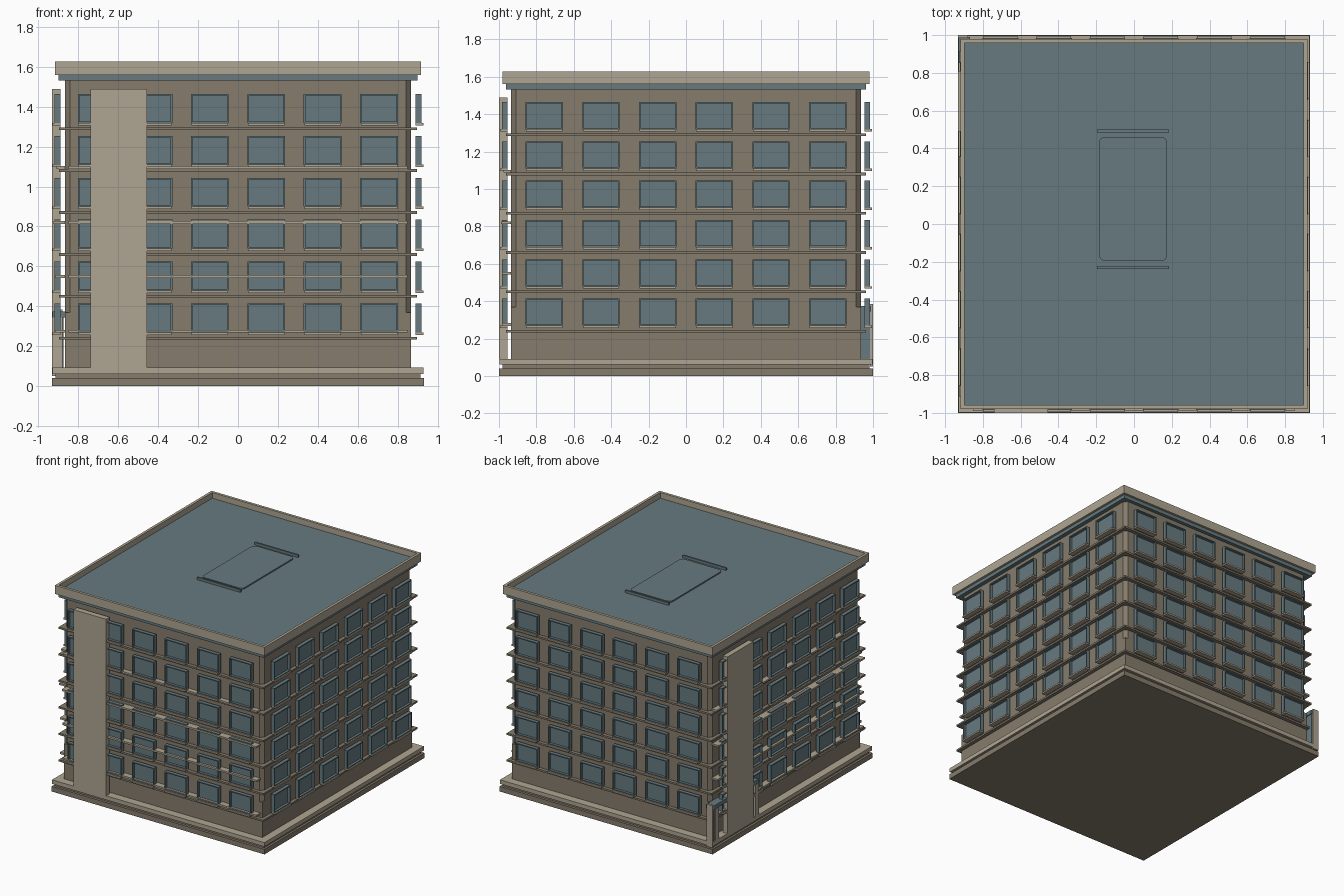
import bpy, bmesh
from math import pi
from mathutils import Matrix, Vector

cube = bpy.data.objects.get("Cube")
if cube:
    bpy.data.objects.remove(cube, do_unlink=True)


def material(name, rgb):
    m = bpy.data.materials.new(name)
    m.use_nodes = True
    m.diffuse_color = (*rgb, 1)
    m.node_tree.nodes["Principled BSDF"].inputs["Base Color"].default_value = (*rgb, 1)
    return m


TAN = material("pale stone", (0.43, 0.38, 0.29))
BROWN = material("brown wall", (0.235, 0.2, 0.15))
TEAL = material("slate teal", (0.135, 0.195, 0.215))


def add_box(bm, x, y, z, index=0):
    """Add a box given its three (low, high) ranges and return its faces."""
    lo, hi = Vector((x[0], y[0], z[0])), Vector((x[1], y[1], z[1]))
    mat = Matrix.Translation((lo + hi) / 2) @ Matrix.Diagonal((*(hi - lo), 1))
    verts = bmesh.ops.create_cube(bm, size=1, matrix=mat)["verts"]
    faces = list({f for v in verts for f in v.link_faces})
    for f in faces:
        f.material_index = index
    return faces


def make_mesh(bm, name, mats):
    me = bpy.data.meshes.new(name)
    bm.to_mesh(me)
    bm.free()
    for m in mats:
        me.materials.append(m)
    return me


def place(name, me):
    ob = bpy.data.objects.new(name, me)
    bpy.context.collection.objects.link(ob)
    return ob


def box(name, x, y, z, mat, corner=0):
    bm = bmesh.new()
    add_box(bm, x, y, z)
    if corner:
        upright = [e for e in bm.edges if abs(e.verts[0].co.z - e.verts[1].co.z) > 0.001]
        bmesh.ops.bevel(bm, geom=upright, offset=corner, segments=4 if corner > 0.028 else 1,
                        affect='EDGES', profile=0.5)
    return place(name, make_mesh(bm, name, [mat]))


def sym(v):
    return (-v, v)


# Base plinth with a pale coping
box("plinth_foot", sym(0.932), sym(1.0), (0, 0.04), BROWN)
box("plinth_neck", sym(0.915), sym(0.98), (0.04, 0.06), BROWN)
box("plinth_coping", sym(0.93), sym(0.998), (0.06, 0.092), TAN)

# Main walls, with slightly cut corners above the ground floor
box("ground_floor_wall", sym(0.868), sym(0.935), (0.09, 0.37), BROWN)
box("upper_wall", sym(0.868), sym(0.935), (0.37, 1.54), BROWN, corner=0.027)

# Floor ledges
ROWS = [0.25 + 0.21 * i for i in range(6)]
for z in ROWS:
    box("floor_ledge", sym(0.896), sym(0.963), (z - 0.017, z - 0.003), BROWN)

# Roof: teal band, and parapet tray with sunken teal deck
box("cornice_band", sym(0.9), sym(0.962), (1.532, 1.562), TEAL)
bm = bmesh.new()
faces = add_box(bm, sym(0.918), sym(0.98), (1.56, 1.627))
deck = max(faces, key=lambda f: f.calc_center_median().z)
bmesh.ops.inset_region(bm, faces=[deck], thickness=0.03)
rim = bmesh.ops.extrude_discrete_faces(bm, faces=[deck])["faces"][0]
bmesh.ops.translate(bm, verts=rim.verts, vec=(0, 0, -0.045))
rim.material_index = 1
place("parapet_and_deck", make_mesh(bm, "parapet_and_deck", [TAN, TEAL]))

# Roof hatch with rounded corners and end bars
box("roof_hatch", (-0.185, 0.175), (-0.195, 0.46), (1.575, 1.592), TEAL, corner=0.03)
for y in (-0.23, 0.492):
    box("hatch_bar", (-0.195, 0.185), (y - 0.007, y + 0.007), (1.575, 1.602), TEAL)


# Window: projecting frame, recessed pane, pale sill; outer side faces -y
def window_mesh(width):
    bm = bmesh.new()
    w = width / 2
    faces = add_box(bm, sym(w), (-0.03, 0), (0.012, 0.157))
    pane = min(faces, key=lambda f: f.calc_center_median().y)
    bmesh.ops.inset_region(bm, faces=[pane], thickness=0.011)
    pane = bmesh.ops.extrude_discrete_faces(bm, faces=[pane])["faces"][0]
    bmesh.ops.translate(bm, verts=pane.verts, vec=(0, 0.02, 0))
    add_box(bm, sym(w - 0.003), (-0.04, 0), (0, 0.0125), 1)
    return make_mesh(bm, "window", [TEAL, TAN])


long_mesh, short_mesh = window_mesh(0.2), window_mesh(0.19)
SIDES = [("front", 0, 0.955, 0.283, short_mesh), ("left", pi / 2, 0.89, 0.303, long_mesh),
         ("back", pi, 0.955, 0.283, short_mesh), ("right", -pi / 2, 0.89, 0.303, long_mesh)]
for side, angle, dist, pitch, me in SIDES:
    turn = Matrix.Rotation(angle, 4, 'Z')
    for z in ROWS:
        for col in range(6):
            ob = place(side + "_window", me)
            ob.matrix_world = turn @ Matrix.Translation(((col - 2.5) * pitch, -dist, z + 0.007))

# Tall slabs on the front and on the right side
box("front_slab", (-0.74, -0.455), (-1.0, -0.955), (0.09, 1.49), TAN)
box("right_slab", (-0.932, -0.89), (0.49, 0.81), (0.09, 1.49), TAN)

# Long rails across the front and the right side
for z, out in ((0.275, 0.028), (0.55, 0.028), (0.82, 0.035), (1.095, 0.02)):
    box("front_rail", sym(0.85), (-0.955 - out, -0.935), (z - 0.007, z + 0.007), TAN)
    box("right_rail", (-0.89 - out, -0.868), sym(0.915), (z - 0.007, z + 0.007), TAN)

# Entrance at the back end of the right side
box("entrance_canopy", (-0.93, -0.868), (0.42, 0.99), (0.345, 0.375), TEAL)
box("entrance_glazing", (-0.92, -0.875), (0.935, 0.985), (0.09, 0.36), TEAL)
box("corner_post", (-0.932, -0.88), (0.985, 1.0), (0.05, 0.385), TAN)
for y in (0.44, 0.94):
    box("entrance_post", (-0.932, -0.88), (y - 0.02, y + 0.02), (0.09, 0.345), TAN)
